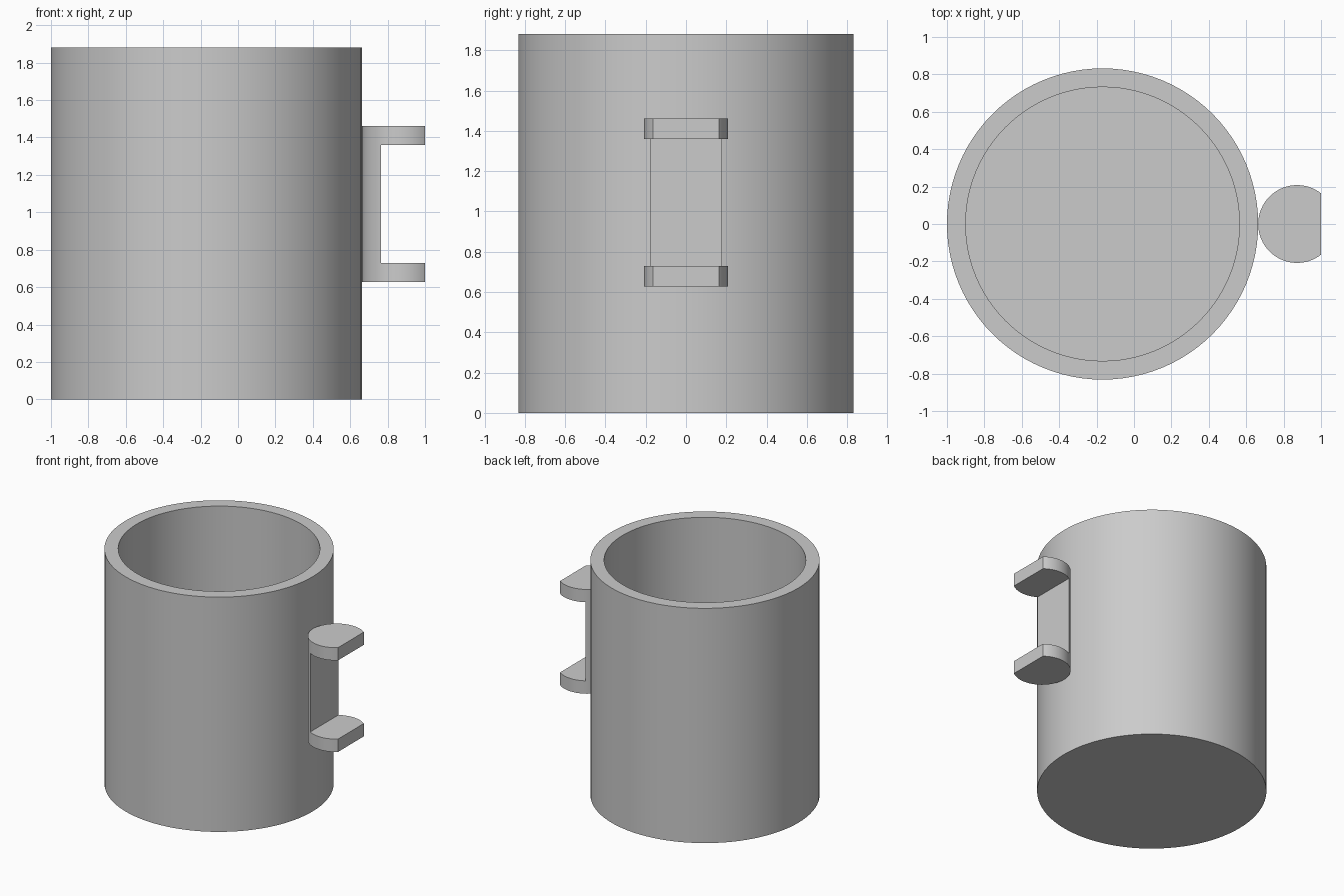
import bpy
import math

if "Cube" in bpy.data.objects:
    bpy.data.objects.remove(bpy.data.objects["Cube"], do_unlink=True)

grey = bpy.data.materials.new("plain grey")
grey.use_nodes = True
colour = (0.6, 0.6, 0.6, 1)
grey.diffuse_color = colour
grey.node_tree.nodes["Principled BSDF"].inputs["Base Color"].default_value = colour


def cylinder(name, radius, x, bottom, top, sides):
    bpy.ops.mesh.primitive_cylinder_add(vertices=sides, radius=radius, depth=top - bottom,
                                        location=(x, 0, (bottom + top) / 2))
    obj = bpy.context.object
    obj.name = name
    obj.data.materials.append(grey)
    return obj


def box(name, x_min, x_max, bottom, top):
    bpy.ops.mesh.primitive_cube_add(size=1, location=((x_min + x_max) / 2, 0, (bottom + top) / 2))
    obj = bpy.context.object
    obj.name = name
    obj.scale = (x_max - x_min, 1, top - bottom)
    obj.data.materials.append(grey)
    return obj


def carve(target, cutters):
    """Subtract each cutter, then shade the curved walls smooth."""
    bpy.ops.object.select_all(action="DESELECT")
    bpy.context.view_layer.objects.active = target
    target.select_set(True)
    for cutter in cutters:
        cutter.hide_render = True
        mod = target.modifiers.new("cut", "BOOLEAN")
        mod.operation = "DIFFERENCE"
        mod.solver = "EXACT"
        mod.object = cutter
        bpy.ops.object.modifier_apply(modifier=mod.name)
        bpy.data.objects.remove(cutter, do_unlink=True)
    bpy.ops.object.shade_smooth_by_angle(angle=math.radians(30))


# Hollow cup with a solid floor
cup_x = -0.168
cup = cylinder("cup_body", 0.832, cup_x, 0, 1.88, 96)
carve(cup, [cylinder("cup_hollow", 0.732, cup_x, 0.1, 2.1, 96)])

# Round handle post, trimmed flat outside and slotted between its two end plates
handle = cylinder("handle", 0.208, 0.872, 0.627, 1.462, 64)
carve(handle, [box("outer_trim", 1.0, 1.4, 0.4, 1.7),
               box("finger_slot", 0.765, 1.4, 0.73, 1.36)])
